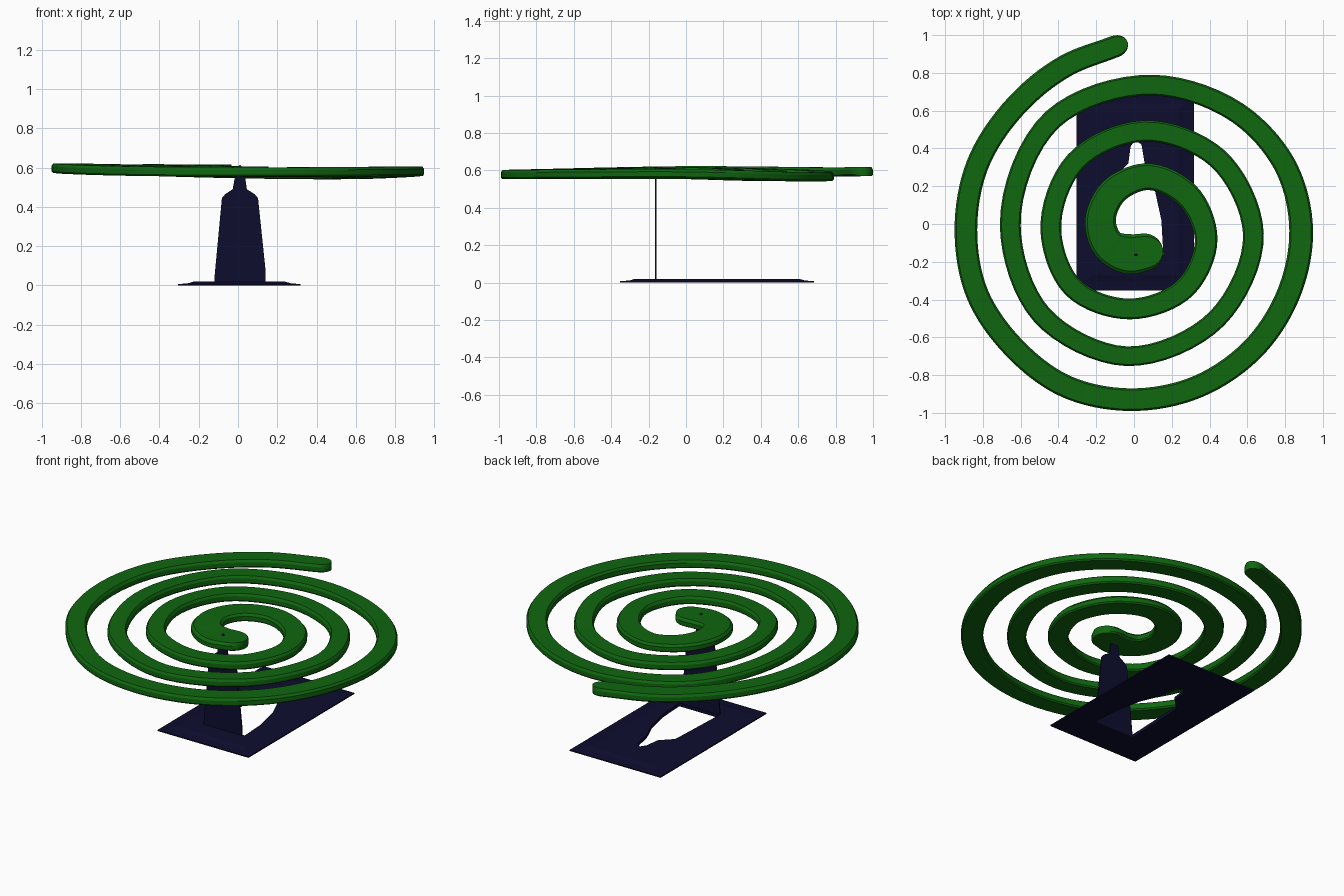
import bpy, bmesh, math
from mathutils import Vector

if "Cube" in bpy.data.objects:
    bpy.data.objects.remove(bpy.data.objects["Cube"])


def material(name, rgb):
    m = bpy.data.materials.new(name)
    m.diffuse_color = (*rgb, 1)
    m.use_nodes = True
    m.node_tree.nodes["Principled BSDF"].inputs["Base Color"].default_value = m.diffuse_color
    return m


green = material("coil green", (0.005, 0.135, 0.005))
navy = material("stand navy", (0.004, 0.004, 0.028))


def make_object(name, bm, mat):
    bmesh.ops.recalc_face_normals(bm, faces=bm.faces)
    me = bpy.data.meshes.new(name)
    bm.to_mesh(me)
    bm.free()
    me.materials.append(mat)
    ob = bpy.data.objects.new(name, me)
    bpy.context.collection.objects.link(ob)
    return ob


def loft(name, rings, mat):
    """Skin closed rings of points and cap both ends."""
    bm = bmesh.new()
    vs = [[bm.verts.new(p) for p in r] for r in rings]
    n = len(vs[0])
    for a, b in zip(vs, vs[1:]):
        for i in range(n):
            j = (i + 1) % n
            bm.faces.new((a[i], a[j], b[j], b[i]))
    bm.faces.new(vs[0])
    bm.faces.new(vs[-1])
    return make_object(name, bm, mat)


# Spiral coil centre line: x, y, z, half width
path = [Vector(p) for p in (
    (-.10, .940, .593, .058), (-.36, .838, .592, .060), (-.63, .620, .593, .060),
    (-.83, .310, .597, .060), (-.89, -.03, .598, .060), (-.83, -.37, .592, .060),
    (-.64, -.65, .585, .060), (-.36, -.86, .580, .060), (-.03, -.93, .578, .060),
    (.34, -.86, .578, .060), (.65, -.64, .580, .062), (.83, -.34, .582, .063),
    (.885, -.03, .582, .063), (.81, .290, .575, .060), (.60, .550, .566, .057),
    (.10, .735, .568, .055), (-.43, .555, .582, .055), (-.655, -.01, .594, .055),
    (-.49, -.48, .586, .054), (-.04, -.70, .578, .052), (.44, -.50, .578, .053),
    (.632, -.05, .578, .055), (.44, .350, .568, .056), (.05, .492, .572, .056),
    (-.31, .330, .588, .055), (-.44, -.04, .594, .055), (-.32, -.34, .586, .055),
    (-.02, -.45, .578, .055), (.28, -.33, .578, .057), (.382, -.08, .578, .060),
    (.28, .155, .576, .068), (.06, .250, .580, .071), (-.115, .165, .588, .076),
    (-.178, .01, .590, .082), (-.135, -.11, .587, .090), (-.02, -.16, .582, .106),
    (.055, -.150, .582, .100))]


def catmull(points, steps):
    pts = [2 * points[0] - points[1]] + points + [2 * points[-1] - points[-2]]
    out = []
    for a, b, c, d in zip(pts, pts[1:], pts[2:], pts[3:]):
        # Centripetal-like tangents handle uneven spacing
        l0, l1, l2 = ((b - a).length, (c - b).length, (d - c).length)
        m1 = ((b - a) / l0 * l1 + (c - b) / l1 * l0) / (l0 + l1) * l1
        m2 = ((c - b) / l1 * l2 + (d - c) / l2 * l1) / (l1 + l2) * l1
        for k in range(steps):
            t = k / steps
            out.append((2*t**3 - 3*t*t + 1) * b + (t**3 - 2*t*t + t) * m1
                       + (3*t*t - 2*t**3) * c + (t**3 - t*t) * m2)
    return out + [points[-1]]


samples = catmull(path, 8)

# Rounded ends: extend the line while narrowing it
def cap(p, q, reach):
    d = (p - q).to_3d()
    d.z = 0
    d.normalize()
    caps = []
    for k in range(1, 7):
        a = math.radians(86 * k / 6)
        c = p.to_3d() + d * reach * math.sin(a)
        caps.append(Vector((*c, p.w * math.cos(a))))
    return caps


samples = (cap(samples[0], samples[1], .07)[::-1] + samples
           + cap(samples[-1], samples[-2], .10))

# Cross-section: flat bar with softened edges (fraction of width, height)
section = ((-.88, -.024), (.88, -.024), (1, -.016), (1, .010),
           (.84, .024), (-.84, .024), (-1, .010), (-1, -.016))
rings = []
for i, p in enumerate(samples):
    d = samples[min(i + 1, len(samples) - 1)] - samples[max(i - 1, 0)]
    side = Vector((-d.y, d.x, 0)).normalized()
    rings.append([p.to_3d() + side * u * p.w + Vector((0, 0, h)) for u, h in section])
coil = loft("spiral_coil", rings, green)
bpy.context.view_layer.objects.active = coil
coil.select_set(True)
bpy.ops.object.shade_smooth_by_angle(angle=math.radians(30))

# Base plate with a stepped, sloping rim
def rect(inset, z):
    x0, x1, y0, y1 = -.305 + inset, .318 - inset, -.352 + inset, .685 - inset
    return [(x0, y0, z), (x1, y0, z), (x1, y1, z), (x0, y1, z)]


base = loft("stand_base", [rect(0, 0), rect(0, .007), rect(.05, .011), rect(.08, .02)], navy)

# Tongue-shaped window left where the upright was bent up
hole = [(-.12, -.155), (.155, -.155), (.145, .02), (.11, .18), (.06, .30), (.04, .42),
        (.005, .445), (-.018, .41), (-.03, .32), (-.10, .25), (-.105, .18)]
cutter = loft("window_cutter", [[(x, y, z) for x, y in hole] for z in (-.1, .1)], navy)
cutter.hide_render = True
mod = base.modifiers.new("window", 'BOOLEAN')
mod.object = cutter
mod.solver = 'EXACT'
bpy.context.view_layer.objects.active = base
bpy.ops.object.modifier_apply(modifier="window")
bpy.data.objects.remove(cutter)

# Thin upright tongue with a spike through the coil
tongue = [(-.12, .005), (-.12, .04), (-.082, .445), (-.065, .465), (-.027, .49), (-.018, .54),
          (.002, .605), (.01, .615), (.02, .605), (.038, .54), (.045, .49),
          (.085, .465), (.102, .445), (.14, .08), (.14, .005)]
loft("stand_upright", [[(x, y, z) for x, z in tongue] for y in (-.166, -.158)], navy)
